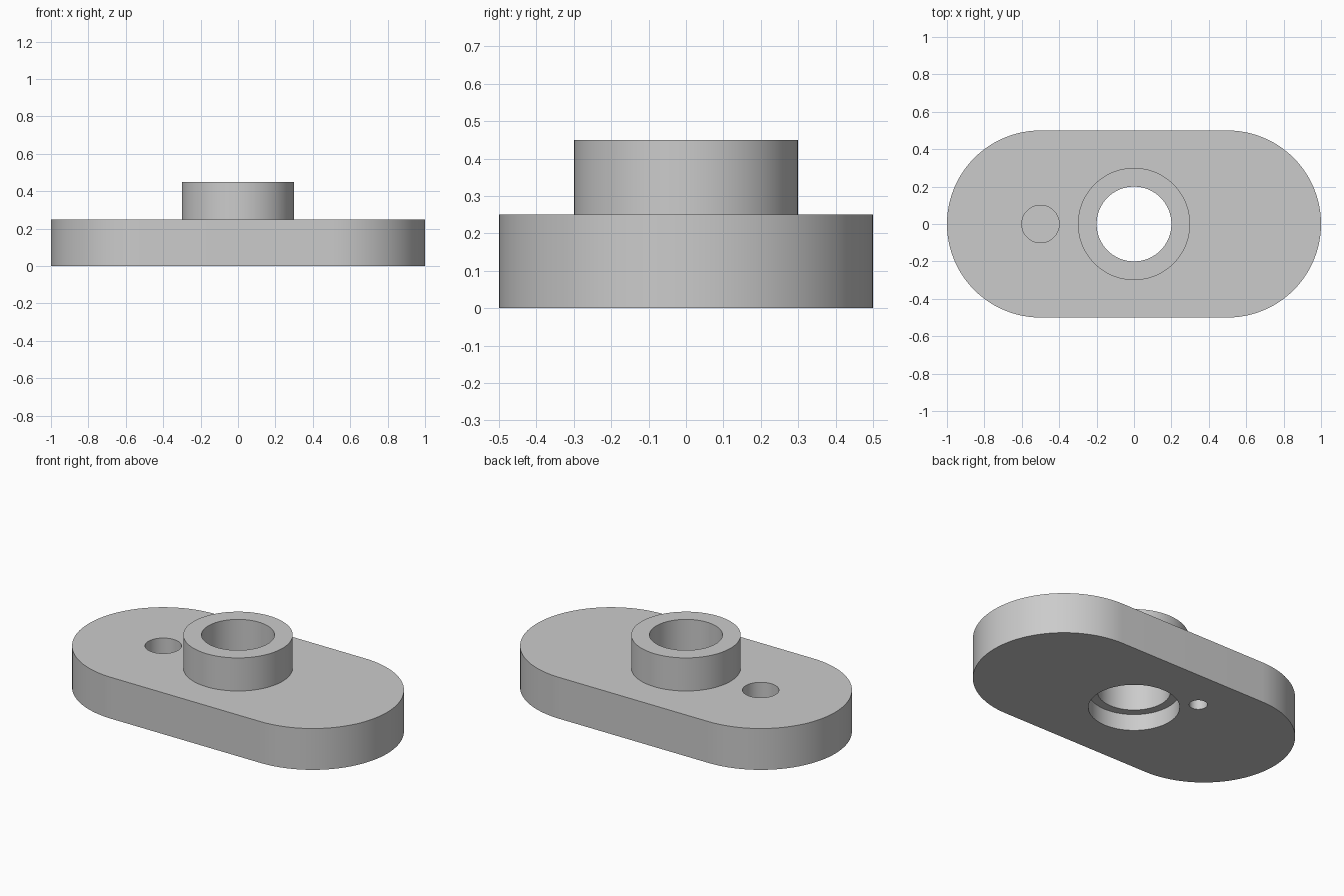
import bpy
import bmesh
from math import pi, cos, sin, radians

SEGMENTS = 96

old = bpy.data.objects.get("Cube")
if old:
    bpy.data.objects.remove(old, do_unlink=True)

grey = bpy.data.materials.new("light grey")
grey.use_nodes = True
grey.diffuse_color = (0.6, 0.6, 0.6, 1)
grey.node_tree.nodes["Principled BSDF"].inputs["Base Color"].default_value = (0.6, 0.6, 0.6, 1)


def arc(cx, cy, radius, start, end, steps):
    """Points along an arc, end included."""
    angles = [start + (end - start) * i / steps for i in range(steps + 1)]
    return [(cx + radius * cos(a), cy + radius * sin(a)) for a in angles]


def prism(name, outline, bottom, top):
    """Extrude a closed outline from bottom to top."""
    bm = bmesh.new()
    base = bm.faces.new([bm.verts.new((x, y, bottom)) for x, y in outline])
    wall = bmesh.ops.extrude_face_region(bm, geom=[base])["geom"]
    for v in wall:
        if isinstance(v, bmesh.types.BMVert):
            v.co.z = top
    bmesh.ops.recalc_face_normals(bm, faces=bm.faces)
    mesh = bpy.data.meshes.new(name)
    bm.to_mesh(mesh)
    bm.free()
    mesh.materials.append(grey)
    obj = bpy.data.objects.new(name, mesh)
    bpy.context.collection.objects.link(obj)
    return obj


def cylinder(name, x, y, radius, bottom, top):
    return prism(name, arc(x, y, radius, 0, 2 * pi, SEGMENTS)[:-1], bottom, top)


def combine(target, tool, operation):
    """Apply a boolean and discard the tool."""
    mod = target.modifiers.new(tool.name, 'BOOLEAN')
    mod.operation = operation
    mod.solver = 'EXACT'
    mod.object = tool
    bpy.context.view_layer.objects.active = target
    bpy.ops.object.modifier_apply(modifier=mod.name)
    bpy.data.objects.remove(tool, do_unlink=True)


# Plate with rounded ends
half = SEGMENTS // 2
outline = arc(0.5, 0, 0.5, -pi / 2, pi / 2, half) + arc(-0.5, 0, 0.5, pi / 2, 3 * pi / 2, half)
plate = prism("base_plate_with_hub", outline, 0, 0.25)

# Raised hub
combine(plate, cylinder("hub", 0, 0, 0.3, 0.15, 0.45), 'UNION')

# Bore through the hub, wider recess below, and two blind holes
for cutter in (
    cylinder("centre_bore", 0, 0, 0.2, -0.1, 0.6),
    cylinder("bottom_recess", 0, 0, 0.25, -0.1, 0.1),
    cylinder("top_blind_hole", -0.5, 0, 0.1, 0.1, 0.4),
    cylinder("bottom_blind_hole", -0.25, 0.25, 0.05, -0.1, 0.1),
):
    combine(plate, cutter, 'DIFFERENCE')

# Smooth curved walls, keep the rims sharp
bpy.ops.object.select_all(action='DESELECT')
plate.select_set(True)
bpy.context.view_layer.objects.active = plate
bpy.ops.object.shade_smooth_by_angle(angle=radians(30))
